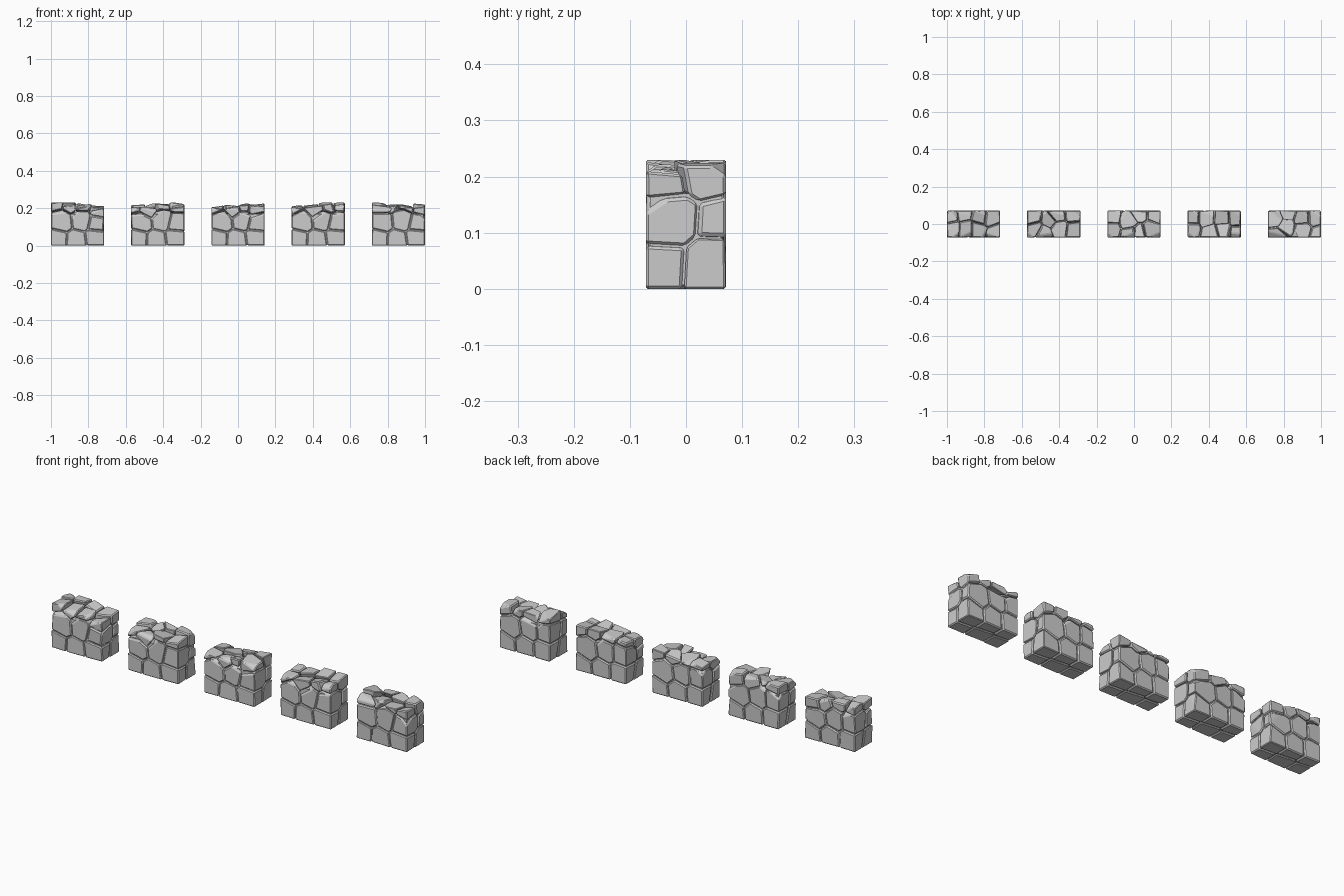
import bpy, bmesh, random
from mathutils import Vector

if "Cube" in bpy.data.objects:
    bpy.data.objects.remove(bpy.data.objects["Cube"])

HX, HY, H = 0.1425, 0.0715, 0.23      # half width, half depth, height of one wall block
GAP, BEVEL = 0.0022, 0.005
SPACING = 0.4288

# Big lower stones shared by all blocks: (x, y, z) seeds
BASE = [(-0.11, -0.045, 0.025), (-0.01, -0.04, 0.02), (0.10, -0.045, 0.035),
        (-0.085, -0.045, 0.135), (0.02, -0.042, 0.145), (0.108, -0.04, 0.125),
        (-0.10, 0.04, 0.045), (0.0, 0.045, 0.04), (0.105, 0.042, 0.03),
        (-0.11, 0.036, 0.14), (-0.025, 0.04, 0.135), (0.075, 0.045, 0.12)]

# Broken top heights: front left/mid/right, then back left/mid/right
TOPS = [(0.222, 0.208, 0.190, 0.230, 0.230, 0.205),
        (0.205, 0.190, 0.212, 0.222, 0.232, 0.228),
        (0.200, 0.202, 0.212, 0.208, 0.220, 0.234),
        (0.195, 0.202, 0.228, 0.206, 0.232, 0.228),
        (0.215, 0.192, 0.208, 0.230, 0.220, 0.230)]


def top_height(tops, x, y):
    u = min(max((x + HX) / HX, 0), 1.999)
    i, f = int(u), u - int(u)
    v = min(max((y + HY) / (2 * HY), 0), 1)
    front = tops[i] * (1 - f) + tops[i + 1] * f
    back = tops[3 + i] * (1 - f) + tops[4 + i] * f
    return front * (1 - v) + back * v


def slice_off(bm, point, normal):
    geom = bm.verts[:] + bm.edges[:] + bm.faces[:]
    cut = bmesh.ops.bisect_plane(bm, geom=geom, dist=1e-6, plane_co=point,
                                 plane_no=normal, clear_outer=True)["geom_cut"]
    edges = [e for e in cut if isinstance(e, bmesh.types.BMEdge) and e.is_boundary]
    if len(edges) > 2:
        bmesh.ops.edgeloop_fill(bm, edges=edges)


def box(bm, lo, hi):
    r = bmesh.ops.create_cube(bm, size=1)
    for v in r["verts"]:
        v.co = Vector([lo[k] + (v.co[k] + 0.5) * (hi[k] - lo[k]) for k in range(3)])


def tilt(rng, amount):
    return Vector([rng.uniform(-amount, amount) for _ in range(3)])


def stone(target, seed, seeds, tops, rng):
    bm = bmesh.new()
    box(bm, (-HX, -HY, 0), (HX, HY, H))
    # split from neighbouring stones
    for other in seeds:
        if other is not seed:
            d = (other - seed).normalized()
            slice_off(bm, (seed + other) / 2 - d * GAP, d)
            if not bm.faces:
                bm.free()
                return
    # slightly uneven outer faces
    for n in (Vector((0, -1, 0)), Vector((0, 1, 0)), Vector((-1, 0, 0)), Vector((1, 0, 0))):
        p = Vector((n.x * HX if n.x else seed.x, n.y * HY if n.y else seed.y, seed.z))
        slice_off(bm, p, (n + tilt(rng, 0.06)).normalized())
    # broken top
    if seed.z > 0.1 and bm.verts:
        c = sum((v.co for v in bm.verts), Vector()) / len(bm.verts)
        h = top_height(tops, c.x, c.y) + rng.uniform(-0.006, 0.004)
        slice_off(bm, (c.x, c.y, h), (Vector((0, 0, 1)) + tilt(rng, 0.22)).normalized())
        if bm.verts and rng.random() < 0.6:
            n = Vector((rng.uniform(-1, 1), -0.7 if c.y < 0 else 0.7, 1)).normalized()
            far = max(v.co.dot(n) for v in bm.verts)
            slice_off(bm, n * (far - 0.014), n)
    # clean convex stone with chamfered edges
    bmesh.ops.remove_doubles(bm, verts=bm.verts[:], dist=0.005)
    pts = [v.co.copy() for v in bm.verts]
    bm.free()
    if len(pts) < 5:
        return
    bm = bmesh.new()
    for p in pts:
        bm.verts.new(p)
    bmesh.ops.convex_hull(bm, input=bm.verts[:])
    bmesh.ops.dissolve_limit(bm, angle_limit=0.12, verts=bm.verts[:], edges=bm.edges[:])
    bmesh.ops.bevel(bm, geom=bm.edges[:], offset=BEVEL, segments=1,
                    affect='EDGES', clamp_overlap=True)
    bmesh.ops.recalc_face_normals(bm, faces=bm.faces[:])
    me = bpy.data.meshes.new("tmp")
    bm.to_mesh(me)
    bm.free()
    target.from_mesh(me)
    bpy.data.meshes.remove(me)


def wall_block(index, tops):
    rng = random.Random(11 + index)
    seeds = [Vector(p) for p in BASE]
    # small rubble along the top
    for row in (-1, 1):
        for k in range(4):
            x = -HX + (k + 0.5) * HX / 2 + rng.uniform(-0.022, 0.022)
            y = row * 0.035 + rng.uniform(-0.024, 0.024)
            seeds.append(Vector((x, y, top_height(tops, x, y) + rng.uniform(-0.012, 0.02))))
    bm = bmesh.new()
    for s in seeds:
        stone(bm, s, seeds, tops, rng)
    # mortar core that closes the grooves
    m = 0.007
    box(bm, (-HX + m, -HY + m, m), (HX - m, HY - m, 0.17))
    me = bpy.data.meshes.new("stone_wall_block")
    bm.to_mesh(me)
    bm.free()
    ob = bpy.data.objects.new(f"stone_wall_block_{index + 1}", me)
    ob.location.x = (index - 2) * SPACING
    bpy.context.collection.objects.link(ob)


for i, t in enumerate(TOPS):
    wall_block(i, t)
